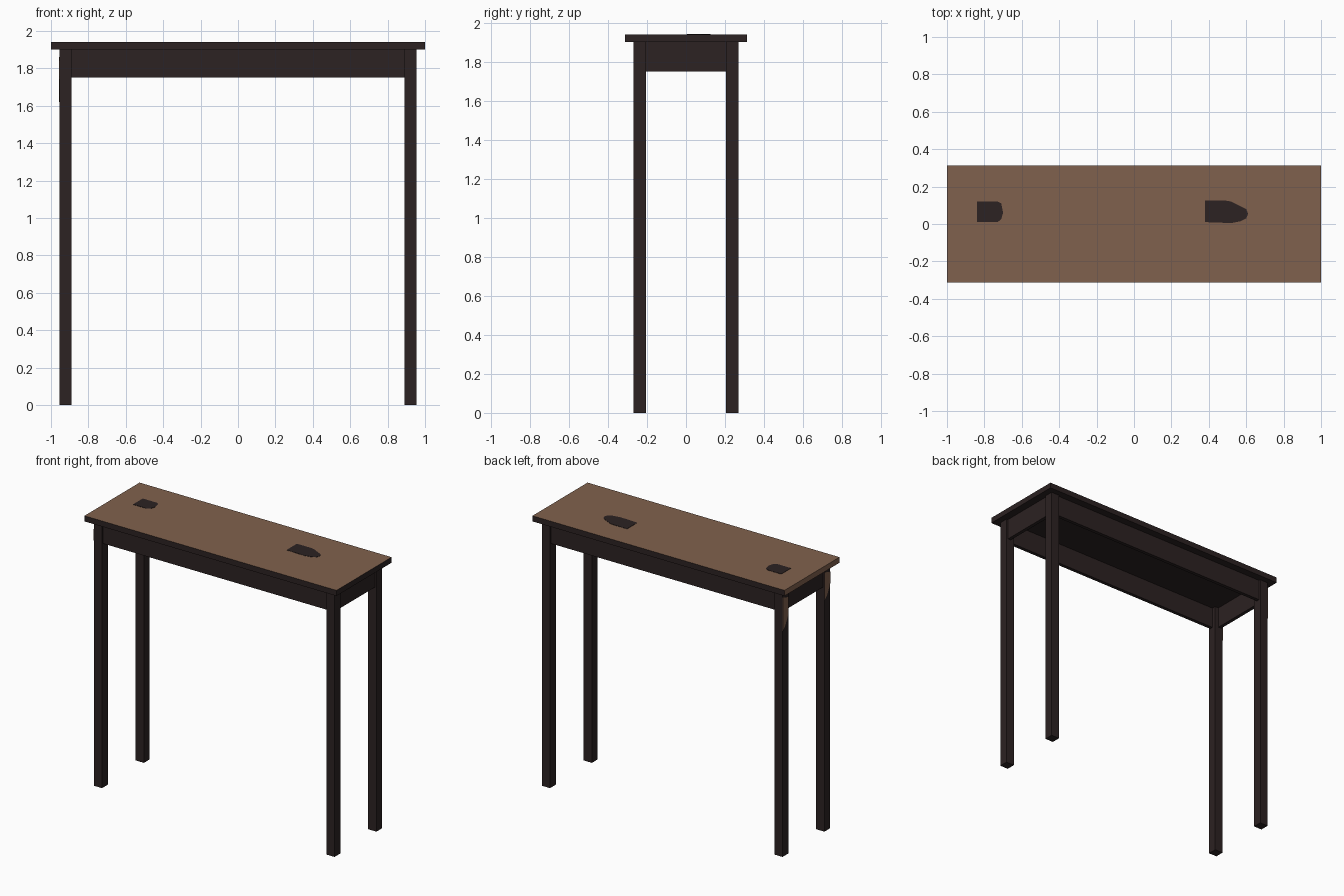
import bpy
import bmesh
from mathutils import Vector

cube = bpy.data.objects.get("Cube")
if cube:
    bpy.data.objects.remove(cube, do_unlink=True)


def material(name, rgb):
    mat = bpy.data.materials.new(name)
    mat.use_nodes = True
    mat.diffuse_color = (*rgb, 1)
    mat.node_tree.nodes["Principled BSDF"].inputs["Base Color"].default_value = (*rgb, 1)
    return mat


dark = material("dark wood", (0.025, 0.016, 0.016))
brown = material("brown wood", (0.216, 0.120, 0.075))


def finish(name, bm, mats):
    bmesh.ops.recalc_face_normals(bm, faces=bm.faces)
    mesh = bpy.data.meshes.new(name)
    bm.to_mesh(mesh)
    bm.free()
    for mat in mats:
        mesh.materials.append(mat)
    obj = bpy.data.objects.new(name, mesh)
    bpy.context.collection.objects.link(obj)
    return obj


def box(name, low, high, *mats):
    low, high = Vector(low), Vector(high)
    bm = bmesh.new()
    bmesh.ops.create_cube(bm, size=1)
    for v in bm.verts:
        v.co = (low + high) / 2 + v.co * (high - low)
    return finish(name, bm, mats)


def plate(name, points, offset, mat):
    """Thin flat inlay: an outline pushed out along an offset."""
    bm = bmesh.new()
    face = bm.faces.new([bm.verts.new(p) for p in points])
    ext = bmesh.ops.extrude_face_region(bm, geom=[face])
    moved = [g for g in ext["geom"] if isinstance(g, bmesh.types.BMVert)]
    bmesh.ops.translate(bm, vec=offset, verts=moved)
    return finish(name, bm, [mat])


TOP, UNDER, APRON = 1.94, 1.90, 1.75
LEG_X, LEG_Y, LEG_W = 0.955, 0.27, 0.065
INSET, BOARD = 0.012, 0.025

# Tabletop: brown upper face and one brown end, dark elsewhere
top = box("tabletop", (-1, -0.312, UNDER), (1, 0.312, TOP), dark, brown)
for face in top.data.polygons:
    if face.normal.z > 0.5 or face.normal.x < -0.5:
        face.material_index = 1

# Legs and apron boards, one pair per side
for sx, side in ((1, "left"), (-1, "right")):
    for sy, end in ((-1, "front"), (1, "back")):
        xs = sorted((sx * LEG_X, sx * (LEG_X - LEG_W)))
        ys = sorted((sy * LEG_Y, sy * (LEG_Y - LEG_W)))
        box(f"{end}_{side}_leg", (xs[0], ys[0], 0), (xs[1], ys[1], UNDER), dark)
    xs = sorted((sx * (LEG_X - INSET), sx * (LEG_X - INSET - BOARD)))
    reach = LEG_Y - LEG_W
    box(f"{side}_apron", (xs[0], -reach, APRON), (xs[1], reach, UNDER), dark)

for sy, end in ((-1, "front"), (1, "back")):
    ys = sorted((sy * (LEG_Y - INSET), sy * (LEG_Y - INSET - BOARD)))
    reach = LEG_X - LEG_W
    box(f"{end}_apron", (-reach, ys[0], APRON), (reach, ys[1], UNDER), dark)

# Dark inlaid marks on the tabletop
short_mark = [(-0.84, 0.01), (-0.73, 0.01), (-0.71, 0.025), (-0.70, 0.06),
              (-0.71, 0.11), (-0.73, 0.12), (-0.84, 0.12)]
long_mark = [(0.38, 0.01), (0.52, 0.005), (0.57, 0.015), (0.60, 0.03), (0.61, 0.055),
             (0.60, 0.08), (0.57, 0.095), (0.52, 0.12), (0.49, 0.125), (0.38, 0.125)]
for name, outline in (("short_mark", short_mark), ("long_mark", long_mark)):
    plate(name, [(x, y, TOP) for x, y in outline], (0, 0, 0.002), dark)

# Worn brown patches on the outer faces of the right legs
for name, y, low in (("front_leg_patch", -LEG_Y + LEG_W, 1.66), ("back_leg_patch", LEG_Y, 1.62)):
    outline = [(y, 1.86), (y - LEG_W, 1.84), (y - LEG_W, low + 0.1), (y - 0.03, low + 0.03), (y, low)]
    plate(name, [(-LEG_X, py, pz) for py, pz in outline], (-0.002, 0, 0), brown)
